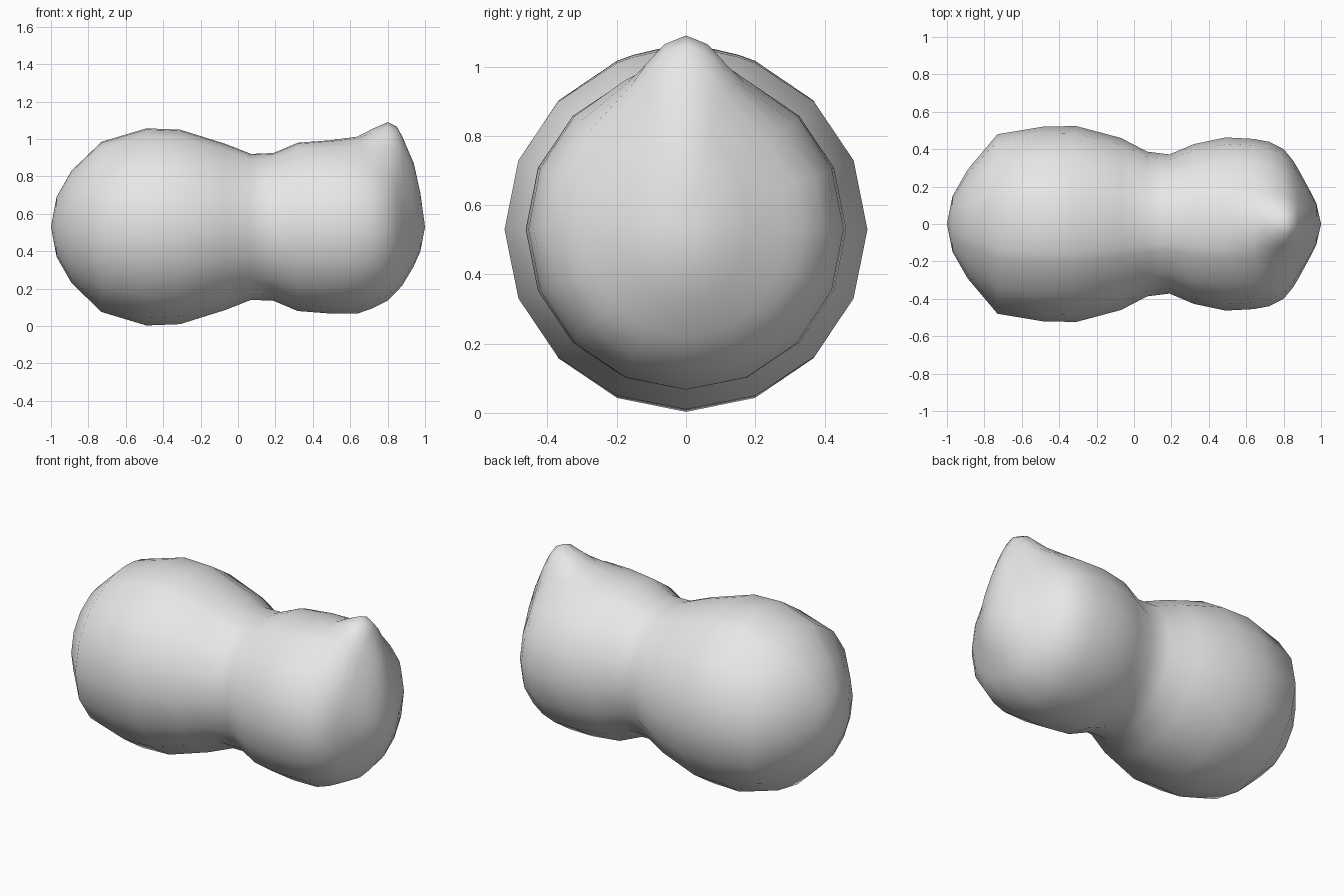
import bpy, bmesh
from math import sin, cos, radians

cube = bpy.data.objects.get("Cube")
if cube:
    bpy.data.objects.remove(cube, do_unlink=True)

mat = bpy.data.materials.new("light grey")
mat.use_nodes = True
grey = (0.8, 0.8, 0.8, 1)
mat.diffuse_color = grey
mat.node_tree.nodes["Principled BSDF"].inputs["Base Color"].default_value = grey

MID = 0.53       # height of the long axis
NOSE_WIDTH = 0.21

# Cross-sections along x: position, half width, half height, lift of the bump
sections = [
    (-0.97, 0.15, 0.16, 0), (-0.89, 0.29, 0.30, 0), (-0.73, 0.48, 0.455, 0),
    (-0.49, 0.52, 0.527, 0), (-0.31, 0.524, 0.52, 0), (-0.07, 0.46, 0.445, 0),
    (0.07, 0.387, 0.39, 0), (0.19, 0.372, 0.395, 0), (0.32, 0.427, 0.45, 0),
    (0.49, 0.463, 0.463, 0), (0.64, 0.455, 0.463, 0.02), (0.72, 0.44, 0.435, 0.09),
    (0.80, 0.40, 0.395, 0.165), (0.85, 0.34, 0.345, 0.19), (0.88, 0.29, 0.31, 0.17),
    (0.94, 0.18, 0.21, 0.13), (0.975, 0.11, 0.13, 0.05),
]

# Sixteen sides, with finer steps across the top where the bump rises
angles = sorted([i * 22.5 for i in range(16)] + [90 + s * d for s in (-1, 1) for d in (9, 17)])


def ring_point(x, half_width, half_height, lift, degrees):
    a = radians(degrees)
    y = half_width * cos(a)
    falloff = max(0, 1 - (y / NOSE_WIDTH) ** 2) ** 1.3
    z = MID + half_height * sin(a) + lift * falloff * max(0, sin(a))
    return (x, y, z)


# Body: loft the sections and close each end with a fan
bm = bmesh.new()
rings = [[bm.verts.new(ring_point(*s, a)) for a in angles] for s in sections]
count = len(angles)
for r, s in zip(rings, rings[1:]):
    for i in range(count):
        j = (i + 1) % count
        bm.faces.new((r[i], r[j], s[j], s[i]))
for ring, x in ((rings[0], -1), (rings[-1], 1)):
    pole = bm.verts.new((x, 0, MID))
    for i in range(count):
        bm.faces.new((ring[i], ring[(i + 1) % count], pole))
bmesh.ops.recalc_face_normals(bm, faces=bm.faces)
for f in bm.faces:
    f.smooth = True

mesh = bpy.data.meshes.new("body")
bm.to_mesh(mesh)
bm.free()
mesh.materials.append(mat)
body = bpy.data.objects.new("body", mesh)
bpy.context.collection.objects.link(body)
